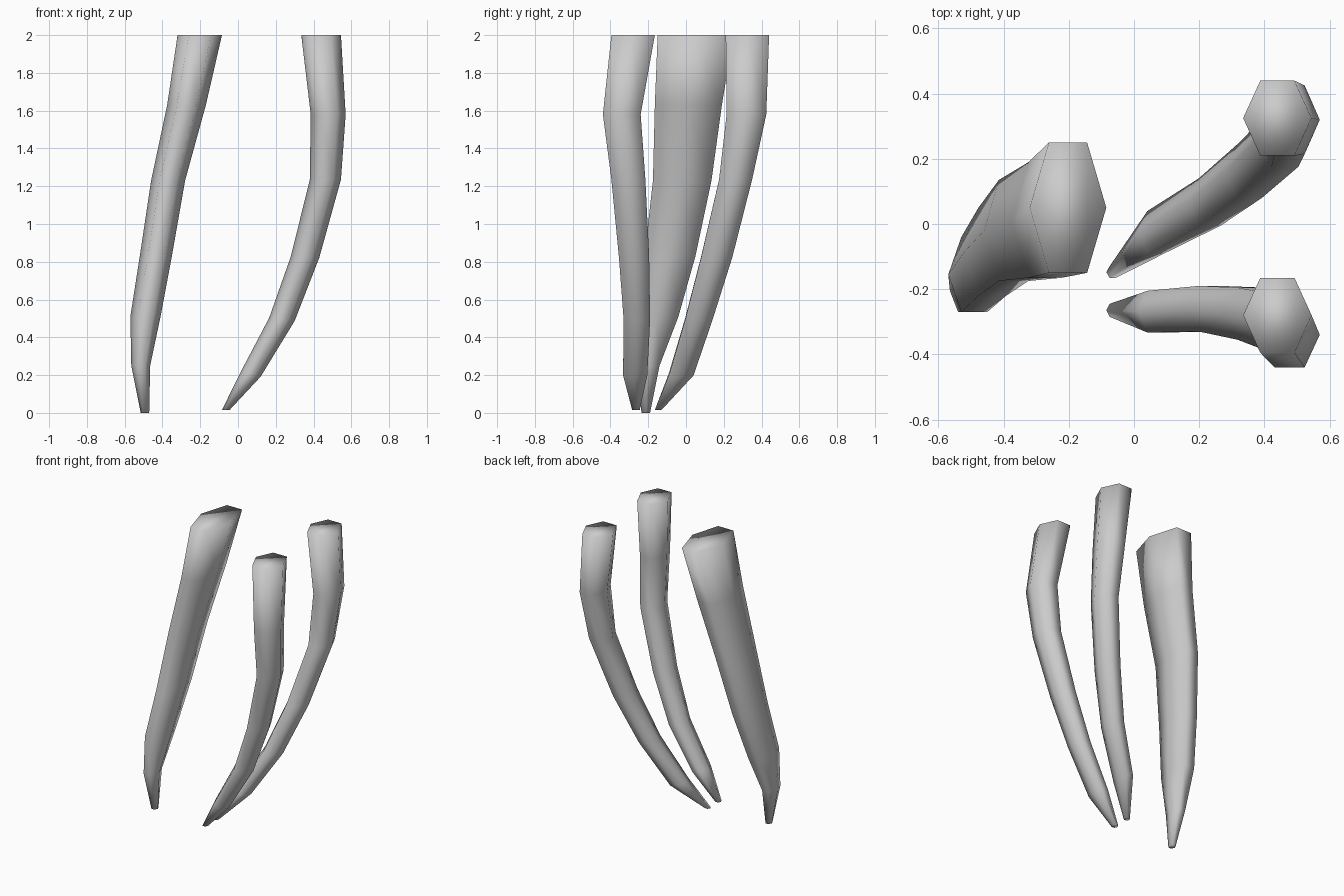
import bpy, bmesh

# Six-sided ring: points at +-x, flats at +-y (fractions of the half extents)
HEX = [(1, 0), (0.5, 1), (-0.5, 1), (-1, 0), (-0.5, -1), (0.5, -1)]


def make_root(name, xs, ys):
    """xs: (z, x_min, x_max, slope of ring along x); ys: (y_min, y_max) per ring."""
    bm = bmesh.new()
    rings = []
    for (z, x0, x1, slope), (y0, y1) in zip(xs, ys):
        cx, rx, cy, ry = (x0 + x1) / 2, (x1 - x0) / 2, (y0 + y1) / 2, (y1 - y0) / 2
        rings.append([bm.verts.new((cx + u * rx, cy + v * ry, z + slope * u * rx))
                      for u, v in HEX])
    for a, b in zip(rings, rings[1:]):
        for i in range(6):
            j = (i + 1) % 6
            bm.faces.new((a[i], a[j], b[j], b[i]))
    # end caps
    bm.faces.new(rings[0])
    bm.faces.new(rings[-1])
    bmesh.ops.recalc_face_normals(bm, faces=bm.faces)
    for f in bm.faces:
        f.smooth = True
    mesh = bpy.data.meshes.new(name)
    bm.to_mesh(mesh)
    bm.free()
    bpy.context.collection.objects.link(bpy.data.objects.new(name, mesh))


# Broad left root
make_root("broad_root",
          [(2.00, -0.32, -0.085, 0), (1.63, -0.375, -0.17, 0),
           (1.23, -0.46, -0.28, 0), (0.83, -0.52, -0.35, 0),
           (0.51, -0.57, -0.41, 0), (0.25, -0.565, -0.465, 0),
           (0.00, -0.515, -0.47, 0)],
          [(-0.15, 0.25), (-0.165, 0.19), (-0.175, 0.135), (-0.22, 0.05),
           (-0.27, -0.04), (-0.27, -0.14), (-0.235, -0.19)])

# Two slim right roots share the same curve in the front view
slim = [(2.00, 0.335, 0.545, 0), (1.58, 0.385, 0.57, 0),
        (1.235, 0.38, 0.545, 0), (0.825, 0.28, 0.43, -0.06),
        (0.495, 0.165, 0.30, -0.12), (0.205, 0.015, 0.12, -0.25),
        (0.015, -0.085, -0.045, 0)]
make_root("slim_root_back", slim,
          [(0.21, 0.44), (0.215, 0.425), (0.175, 0.35), (0.08, 0.245),
           (-0.005, 0.14), (-0.09, 0.04), (-0.165, -0.13)])
make_root("slim_root_front", slim,
          [(-0.395, -0.165), (-0.44, -0.24), (-0.395, -0.215), (-0.355, -0.195),
           (-0.33, -0.19), (-0.333, -0.205), (-0.285, -0.245)])
